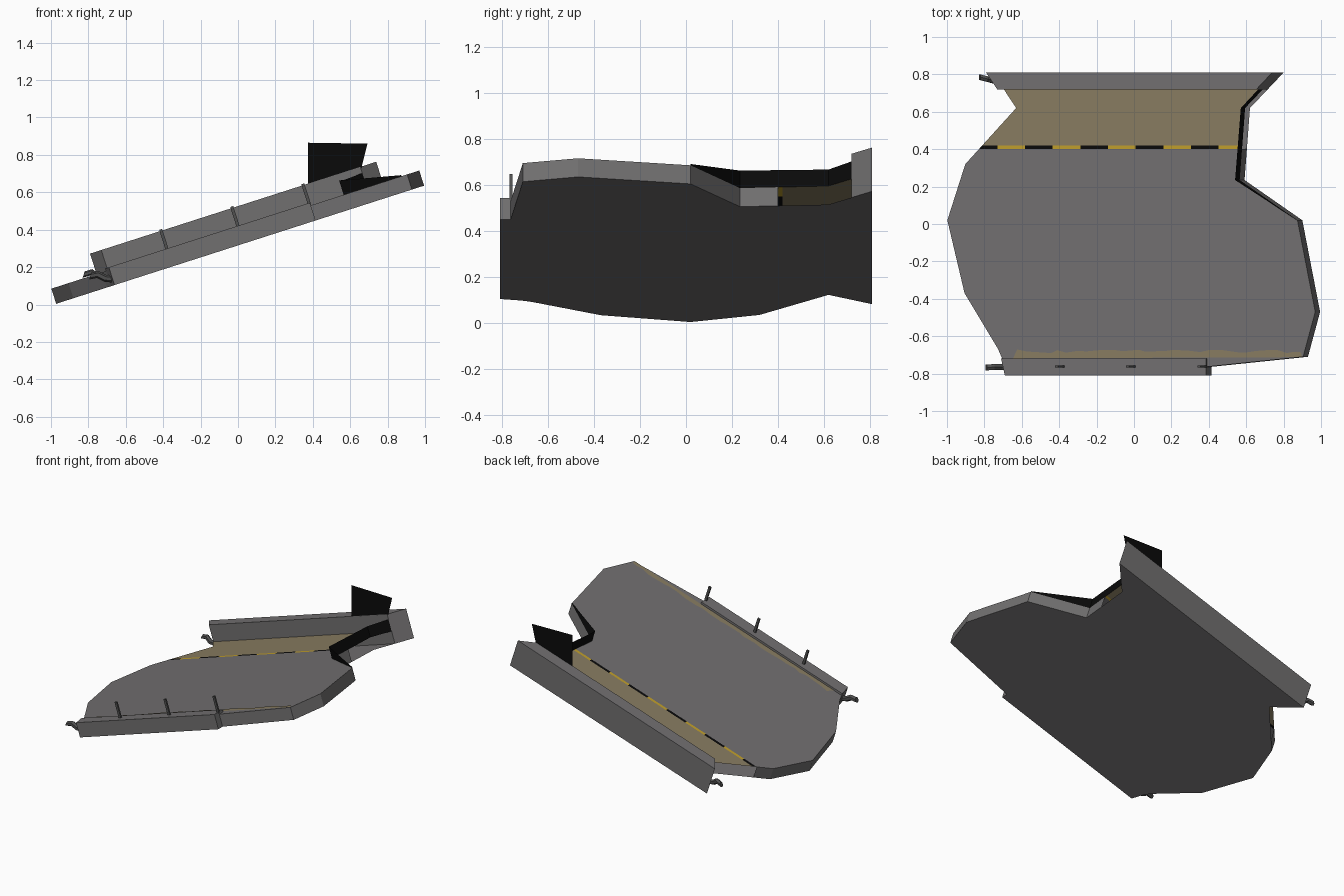
import bpy, bmesh, math, random
from mathutils import Matrix, Vector

if "Cube" in bpy.data.objects:
    bpy.data.objects.remove(bpy.data.objects["Cube"])

random.seed(4)
A = math.radians(17.8)
C = math.cos(A)
TILT = Matrix.Translation((0, 0, 0.316)) @ Matrix.Rotation(-A, 4, 'Y')
T = 0.085  # slab thickness


def mat(name, r, g, b):
    m = bpy.data.materials.new(name)
    m.diffuse_color = (r, g, b, 1)
    m.use_nodes = True
    m.node_tree.nodes["Principled BSDF"].inputs["Base Color"].default_value = m.diffuse_color
    return m


GRAY = mat("concrete_gray", 0.165, 0.16, 0.162)
BROWN = mat("dusty_brown", 0.245, 0.20, 0.118)
BLACK = mat("black", 0.003, 0.003, 0.003)
YELLOW = mat("line_yellow", 0.52, 0.34, 0.025)
STEEL = mat("dark_steel", 0.08, 0.08, 0.08)


def P(x, y, w):
    """Point above the tilted plane; x is read on its underside."""
    return TILT @ Vector((x / C, y, w))


def make(name, faces, *mats, rule=None, weld=True):
    bm = bmesh.new()
    for i, f in enumerate(faces):
        face = bm.faces.new([bm.verts.new(p) for p in f])
        face.material_index = rule(i) if rule else 0
    if weld:
        bmesh.ops.remove_doubles(bm, verts=bm.verts, dist=1e-4)
    me = bpy.data.meshes.new(name)
    bm.to_mesh(me)
    bm.free()
    ob = bpy.data.objects.new(name, me)
    bpy.context.collection.objects.link(ob)
    for m in mats:
        me.materials.append(m)
    return ob


def sheet(pts, w):
    return [P(x, y, w) for x, y in pts]


def prism(pts, w0, w1):
    n = len(pts)
    sides = []
    for i in range(n):
        a, b = pts[i], pts[(i + 1) % n]
        sides.append([P(*a, w0), P(*b, w0), P(*b, w1), P(*a, w1)])
    return sides + [sheet(pts, w1), sheet(pts[::-1], w0)]


# Broken slab outline, counter-clockwise, split where the painted line crosses
right = [(-0.66, -0.765), (0.40, -0.765), (0.93, -0.71), (0.995, -0.47),
         (0.90, 0.02), (0.591, 0.235)]
left = [(-0.876, 0.32), (-0.972, 0.02), (-0.88, -0.37), (-0.70, -0.67)]
notch_r = [(0.62, 0.62), (0.715, 0.72)]
notch_l = [(-0.67, 0.72), (-0.604, 0.62)]


def cross(a, b, y):
    t = (y - a[1]) / (b[1] - a[1])
    return (a[0] + t * (b[0] - a[0]), y)


Y0, Y1 = 0.40, 0.42
r0, r1 = (cross(right[-1], notch_r[0], y) for y in (Y0, Y1))
l0, l1 = (cross(left[0], notch_l[1], y) for y in (Y0, Y1))

# Main slab: gray top, underside and rim; the brown end is hollow at its sides
main = right + [r0, l0] + left
rim = [l0] + left + right + [r0]
faces = [sheet(main, T), sheet((right + notch_r + notch_l + left)[::-1], 0)]
for a, b in zip(rim, rim[1:]):
    faces.append([P(*a, 0), P(*b, 0), P(*b, T), P(*a, T)])
make("slab", faces, GRAY)

# Brown shoulder sheet
make("brown_shoulder", [sheet([r1] + notch_r + notch_l + [l1], T)], BROWN)

# Dashed line in black and yellow
cuts = [-0.705 + 0.148 * i for i in range(9)]
lo = [l0[0]] + cuts + [r0[0]]
hi = [l1[0]] + cuts + [r1[0]]
dashes = [sheet([(lo[i], Y0), (lo[i + 1], Y0), (hi[i + 1], Y1), (hi[i], Y1)], T)
          for i in range(len(lo) - 1)]
make("dashed_line", dashes, BLACK, YELLOW, rule=lambda i: i % 2)

# Ragged dirt strip beside the front curb
edge = []
x = 0.92
while x > -0.62:
    edge.append((x, -0.683 + random.uniform(-0.008, 0.012)))
    x -= random.uniform(0.03, 0.09)
strip = [(-0.62, -0.718), (0.925, -0.712)] + edge
make("dirt_strip", [sheet(strip, T + 0.003)], BROWN)

# Back wall and low front curb
make("back_wall", prism([(-0.67, 0.72), (0.715, 0.72), (0.80, 0.81), (-0.73, 0.81)], 0, 0.2), GRAY)
make("front_curb", prism([(-0.66, -0.81), (0.415, -0.81), (0.415, -0.72), (-0.68, -0.72)], 0, 0.1), GRAY)

# Black broken barrier along the right notch
path = [(0.90, 0.02, 0.006), (0.591, 0.235, 0.08), (0.62, 0.62, 0.075), (0.715, 0.72, 0.08)]
make("black_barrier", [[P(a[0], a[1], T), P(b[0], b[1], T), P(b[0], b[1], T + b[2]), P(a[0], a[1], T + a[2])]
                       for a, b in zip(path, path[1:])], BLACK)

# Upright black panel on the back wall
make("black_panel", [[Vector((px, 0.722, pz)) for px, pz in
                      ((0.375, 0.635), (0.66, 0.73), (0.692, 0.86), (0.375, 0.865))]], BLACK)

# Three thin posts on the curb
for i, px in enumerate((-0.35, 0.03, 0.41)):
    h, d = 0.008, 0.006
    make(f"post_{i + 1}", prism([(px - h, -0.762 - d), (px + h, -0.762 - d),
                                 (px + h, -0.762 + d), (px - h, -0.762 + d)], 0.09, 0.208), STEEL)


# Bent bars sticking out of the left ends
def bar(name, pts, r):
    rings = []
    for p in pts:
        rings.append([Vector(p) + Vector((0.3 * math.cos(t), math.sin(t), math.cos(t))) * r
                      for t in (k * math.pi / 3 for k in range(6))])
    faces = [[a[k], a[(k + 1) % 6], b[(k + 1) % 6], b[k]]
             for a, b in zip(rings, rings[1:]) for k in range(6)]
    make(name, faces + [rings[0][::-1], rings[-1]], STEEL)


bar("back_bar", [(-0.70, 0.765, 0.145), (-0.75, 0.765, 0.15), (-0.785, 0.775, 0.172), (-0.825, 0.785, 0.16)], 0.017)
bar("front_bar", [(-0.66, -0.765, 0.135), (-0.71, -0.765, 0.14), (-0.75, -0.765, 0.16), (-0.79, -0.767, 0.152)], 0.018)
